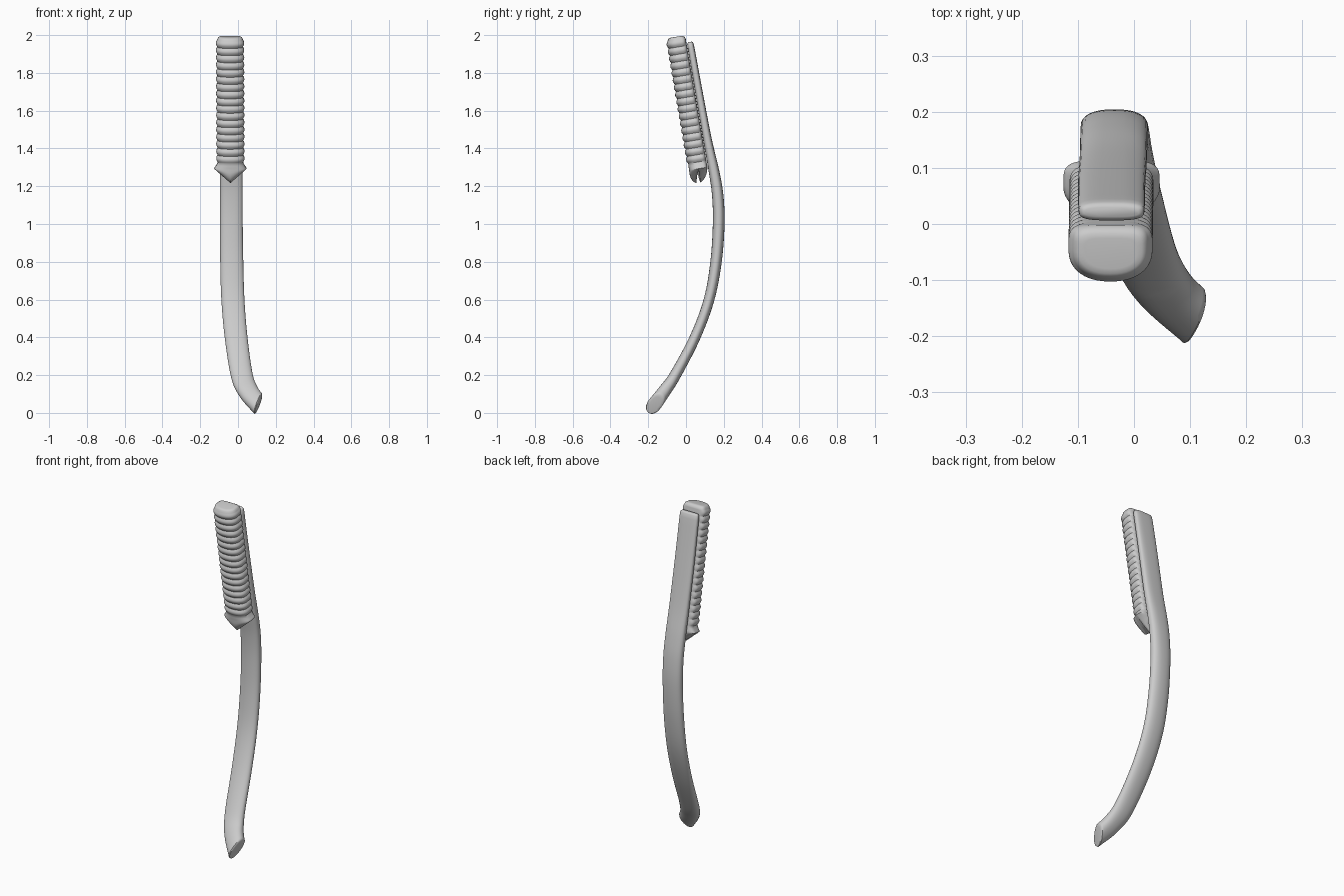
import bpy, bmesh, math
from mathutils import Vector

if "Cube" in bpy.data.objects:
    bpy.data.objects.remove(bpy.data.objects["Cube"])


def spow(a, e):
    return math.copysign(abs(a) ** e, a)


def loft(name, rings, angle=40):
    """Skin a list of closed point rings and cap both ends."""
    bm = bmesh.new()
    vr = [[bm.verts.new(p) for p in r] for r in rings]
    n = len(vr[0])
    for a, b in zip(vr, vr[1:]):
        for i in range(n):
            j = (i + 1) % n
            bm.faces.new((a[i], a[j], b[j], b[i]))
    bm.faces.new(vr[0])
    bm.faces.new(vr[-1])
    bmesh.ops.remove_doubles(bm, verts=bm.verts, dist=0.0003)
    bmesh.ops.recalc_face_normals(bm, faces=bm.faces)
    me = bpy.data.meshes.new(name)
    bm.to_mesh(me)
    bm.free()
    ob = bpy.data.objects.new(name, me)
    bpy.context.collection.objects.link(ob)
    bpy.ops.object.select_all(action='DESELECT')
    ob.select_set(True)
    bpy.context.view_layer.objects.active = ob
    bpy.ops.object.shade_smooth_by_angle(angle=math.radians(angle))
    return ob


def catmull(pts, steps):
    """Smooth any-dimension points with a Catmull-Rom spline."""
    p = [pts[0]] + pts + [pts[-1]]
    out = []
    for k in range(1, len(p) - 2):
        for s in range(steps):
            t = s / steps
            out.append([0.5 * (2 * b + (c - a) * t + (2 * a - 5 * b + 4 * c - d) * t * t
                               + (3 * b - a - 3 * c + d) * t ** 3)
                        for a, b, c, d in zip(p[k - 1], p[k], p[k + 1], p[k + 2])])
    return out + [list(pts[-1])]


# Curved handle: x, y, z, half width, half thickness, end slant
path = [(-.04, .022, 1.96, .059, .018, 0), (-.04, .068, 1.7, .06, .020, 0),
        (-.037, .113, 1.45, .06, .023, 0), (-.036, .148, 1.28, .06, .028, 0),
        (-.035, .168, 1.15, .06, .030, 0), (-.035, .173, 1.0, .06, .031, 0),
        (-.033, .159, .8, .061, .030, 0), (-.027, .122, .6, .061, .028, 0),
        (-.010, .048, .4, .060, .028, 0), (.020, -.057, .2, .058, .030, 0),
        (.055, -.115, .115, .055, .034, .3), (.106, -.163, .05, .051, .038, .75)]
samples = catmull(path, 6)
rings = []
last = len(samples) - 1
for i, s in enumerate(samples):
    c = Vector(s[:3])
    t = (Vector(samples[min(i + 1, last)][:3]) - Vector(samples[max(i - 1, 0)][:3])).normalized()
    w = (Vector((1, 0, 0)) - t * t.x).normalized()
    d = t.cross(w)
    e = 2 / (3.2 - 0.9 * min(1, i / (last * 0.5)))

    def ring(k=1.0, shift=0.0):
        out = []
        for q in range(32):
            a = 2 * math.pi * q / 32
            m = min(s[3], s[4]) * (1 - k)
            u = (s[3] - m) * spow(math.cos(a), e)
            v = (s[4] - m) * spow(math.sin(a), e)
            out.append(c + w * u + d * v + t * (shift - u * s[5]))
        return out

    # Rounded rims at both ends
    if i == 0:
        rings += [ring(.45, -.004), ring(.75, -.001), ring(.93, .005)]
    elif i == last:
        rings += [ring(), ring(.9, .005), ring(.65, .007)]
    else:
        rings.append(ring())
loft("handle", rings)

# Ribbed block on the front of the handle
top, bottom = Vector((-.042, -.052, 1.991)), Vector((-.04, .066, 1.293))
axis = (bottom - top).normalized()
side = Vector((1, 0, 0))
back = Vector((0, -axis.z, axis.y)).normalized()
length = (bottom - top).length
N = 40


def section(hw, grow=0.0):
    pts = []
    for q in range(N):
        a = 2 * math.pi * q / N
        ca, sa = math.cos(a), math.sin(a)
        if sa >= 0:
            pts.append(((hw + grow) * spow(ca, .45), .002 + .046 * spow(sa, .45)))
        else:
            pts.append(((hw + grow) * spow(ca, .9), .002 + (.052 + grow) * spow(sa, .85)))
    return pts


def place(pts, s, drop=None):
    return [top + axis * s + side * u + back * v + Vector((0, 0, -(drop[i] if drop else 0)))
            for i, (u, v) in enumerate(pts)]


rings = []
# Rounded top rim
for inset, s in ((.024, .0), (.014, .001), (.006, .006)):
    rings.append(place([(u * (1 - inset / .07), v * (1 - inset / .055)) for u, v in section(.070)], s))
# Ribs, flaring close to the lower end
ribs, per = 17, 8
start, end = .016, length - .035
for i in range(ribs * per + 1):
    f = i / (ribs * per)
    rings.append(place(section(.068, .008 * abs(math.sin(math.pi * i / per)) - .001),
                       start + (end - start) * f))
for s, hw in ((.022, .072), (.008, .081), (0, .086)):
    rings.append(place(section(hw), length - s))
# Pointed lower end, closing on a V-shaped ridge
base = section(.086)
for k in range(1, 9):
    a = math.pi / 2 * k / 8
    pts = [(u, v * math.cos(a)) for u, v in base]
    rings.append(place(pts, length, [.076 * (1 - abs(u) / .0861) * math.sin(a) for u, v in base]))
loft("ribbed_block", rings[:-1], 50)
